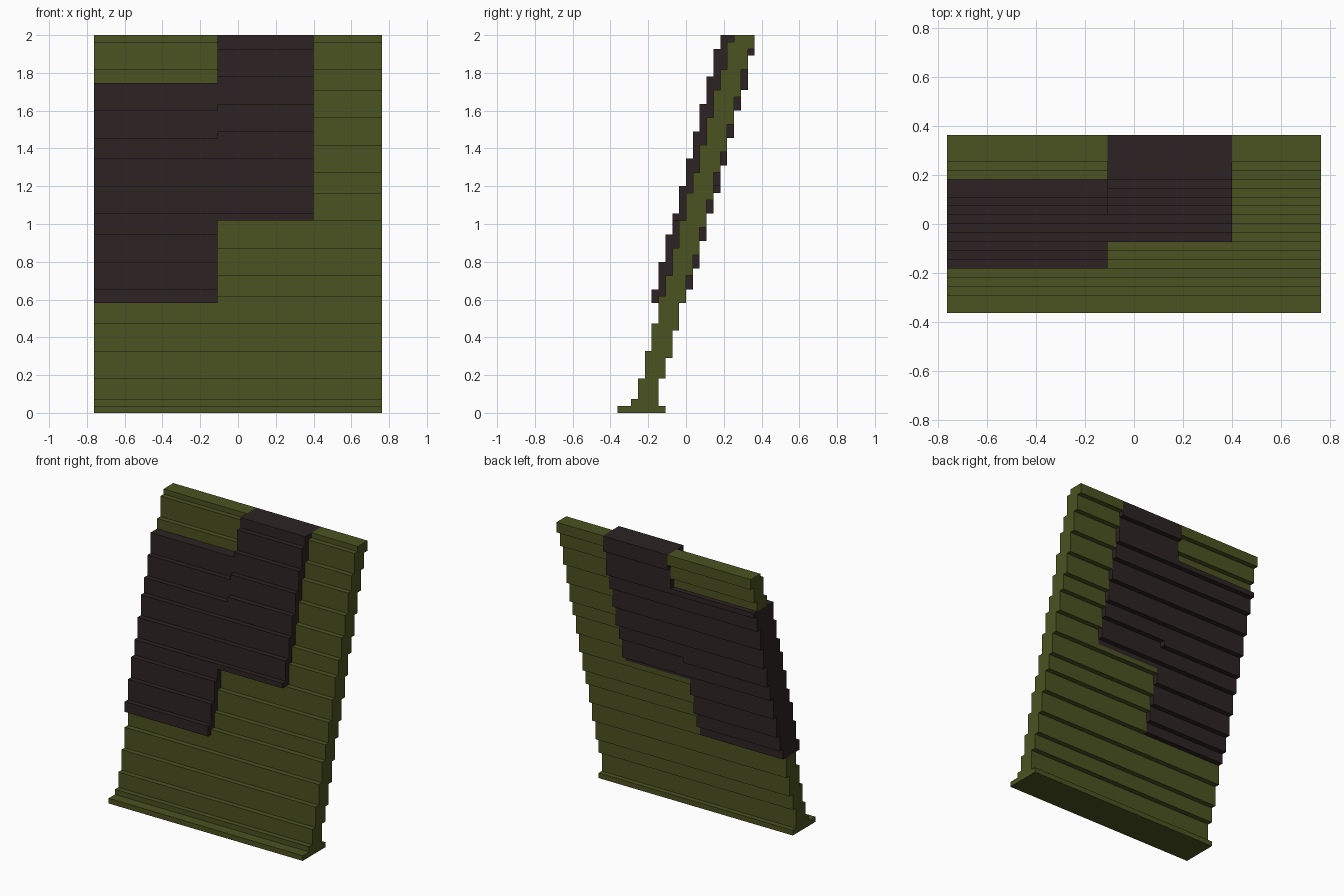
import bpy, bmesh

if "Cube" in bpy.data.objects:
    bpy.data.objects.remove(bpy.data.objects["Cube"])

U = 2 / 55  # one grid step


def material(name, rgb):
    m = bpy.data.materials.new(name)
    m.diffuse_color = (*rgb, 1)
    m.use_nodes = True
    m.node_tree.nodes["Principled BSDF"].inputs["Base Color"].default_value = m.diffuse_color
    return m


GREEN = material("olive green", (0.070, 0.084, 0.015))
DARK = material("dark brown", (0.026, 0.017, 0.017))

# Stair profiles as (start height, y) in grid steps
SHEET_FRONT = [(0, -10), (1, -8)] + [(z, i - 7) for i, z in enumerate(
    (2, 5, 9, 13, 17, 20, 24, 28, 32, 35, 39, 43, 47, 50, 54))]
SHEET_BACK = [(0, -3), (1, -4)] + [(z, i - 3) for i, z in enumerate(
    (5, 8, 12, 16, 20, 23, 27, 31, 35, 38, 42, 46, 50, 53))]
LEFT_FRONT = [(z, i - 5) for i, z in enumerate((16, 18, 22, 26, 29, 33, 37, 40, 44))]
LEFT_BACK = [(z, i) for i, z in enumerate((16, 18, 21, 25, 29, 32, 36, 40, 44, 47))]
RIGHT_FRONT = [(z, i - 2) for i, z in enumerate((28, 29, 33, 37, 41, 45, 49, 53))]
RIGHT_BACK = [(z, i + 3) for i, z in enumerate((28, 29, 33, 36, 40, 44, 47, 52))]


def edge(steps, z0, z1):
    """Stair outline between two heights, bottom to top."""
    pts = []
    for i, (z, y) in enumerate(steps):
        top = steps[i + 1][0] if i + 1 < len(steps) else z1
        a, b = max(z, z0), min(top, z1)
        if a < b:
            pts += [(y, a), (y, b)]
    return pts


def slab(name, front, back, x0, x1, z0, z1, mat):
    """Extrude the stepped side profile across the width."""
    outline = edge(front, z0, z1) + edge(back, z0, z1)[::-1]
    bm = bmesh.new()
    face = bm.faces.new([bm.verts.new((x0 * U, y * U, z * U)) for y, z in outline])
    ext = bmesh.ops.extrude_face_region(bm, geom=[face])
    moved = [v for v in ext["geom"] if isinstance(v, bmesh.types.BMVert)]
    bmesh.ops.translate(bm, verts=moved, vec=((x1 - x0) * U, 0, 0))
    bmesh.ops.recalc_face_normals(bm, faces=bm.faces)
    bmesh.ops.triangulate(bm, faces=[f for f in bm.faces if len(f.verts) > 4])
    me = bpy.data.meshes.new(name)
    bm.to_mesh(me)
    bm.free()
    me.materials.append(mat)
    ob = bpy.data.objects.new(name, me)
    bpy.context.collection.objects.link(ob)


# Leaning green sheet, split around the dark panels
slab("sheet_base", SHEET_FRONT, SHEET_BACK, -21, 21, 0, 16, GREEN)
slab("sheet_middle", SHEET_FRONT, SHEET_BACK, -3, 21, 16, 28, GREEN)
slab("sheet_right_strip", SHEET_FRONT, SHEET_BACK, 11, 21, 28, 55, GREEN)
slab("sheet_top_left", SHEET_FRONT, SHEET_BACK, -21, -3, 48, 55, GREEN)

# Thicker dark panels
slab("dark_panel_left", LEFT_FRONT, LEFT_BACK, -21, -3, 16, 48, DARK)
slab("dark_panel_right", RIGHT_FRONT, RIGHT_BACK, -3, 11, 28, 55, DARK)
